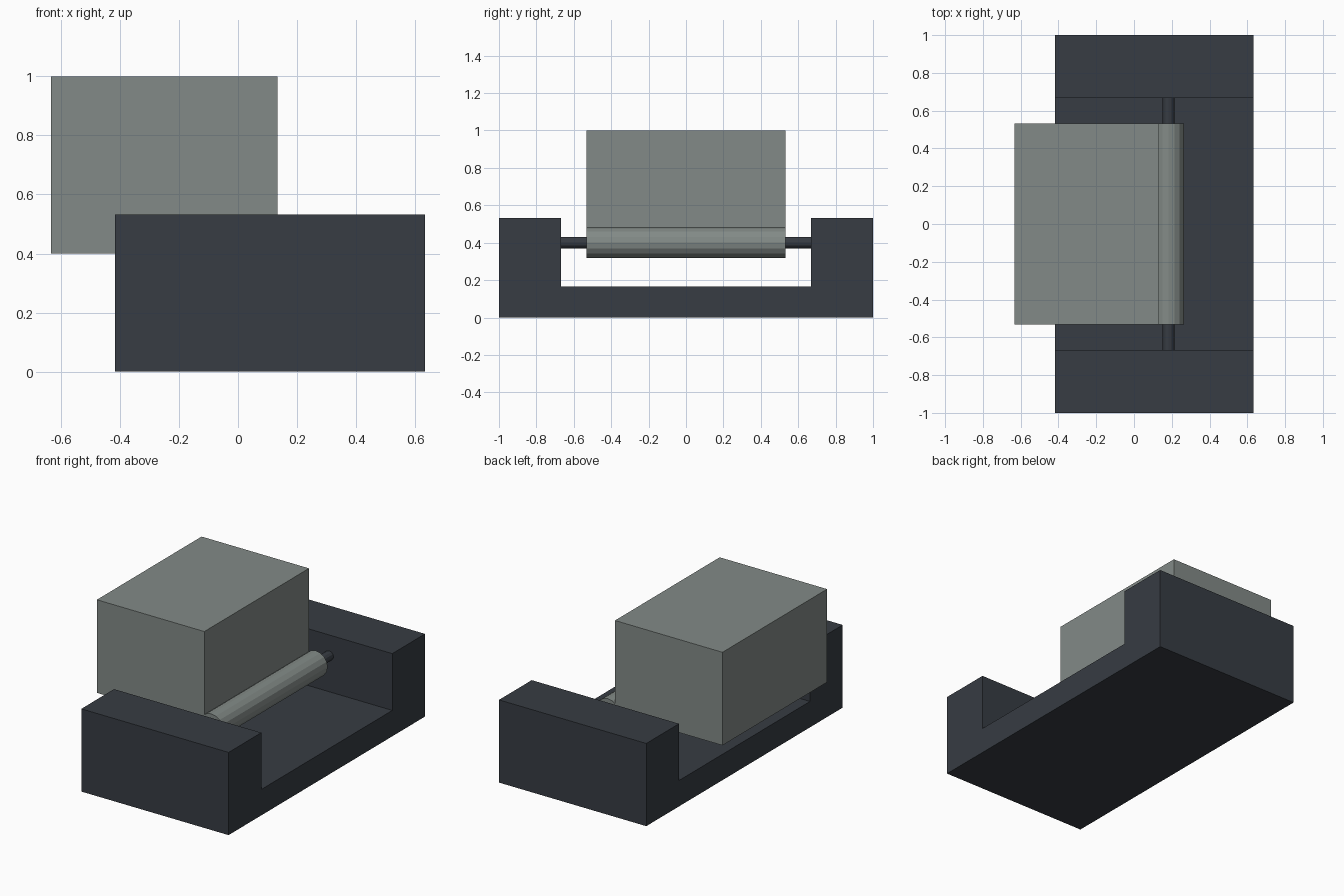
import bpy, bmesh, math
from mathutils import Matrix

if "Cube" in bpy.data.objects:
    bpy.data.objects.remove(bpy.data.objects["Cube"])


def material(name, rgb):
    m = bpy.data.materials.new(name)
    m.diffuse_color = (*rgb, 1)
    m.use_nodes = True
    m.node_tree.nodes["Principled BSDF"].inputs["Base Color"].default_value = m.diffuse_color
    return m


DARK = material("dark slate", (0.038, 0.045, 0.056))
GREY = material("grey green", (0.225, 0.255, 0.242))


def add(name, bm, mat):
    bmesh.ops.recalc_face_normals(bm, faces=bm.faces)
    me = bpy.data.meshes.new(name)
    bm.to_mesh(me)
    bm.free()
    me.materials.append(mat)
    ob = bpy.data.objects.new(name, me)
    bpy.context.collection.objects.link(ob)
    return ob


def prism(name, profile, x0, x1, mat):
    """Extrude a (y, z) profile along x."""
    bm = bmesh.new()
    face = bm.faces.new([bm.verts.new((x0, y, z)) for y, z in profile])
    ext = bmesh.ops.extrude_face_region(bm, geom=[face])
    verts = [v for v in ext["geom"] if isinstance(v, bmesh.types.BMVert)]
    bmesh.ops.translate(bm, verts=verts, vec=(x1 - x0, 0, 0))
    return add(name, bm, mat)


def rod(name, x, z, radius, half, sides, mat):
    """Cylinder along y, centred on y = 0."""
    bm = bmesh.new()
    bmesh.ops.create_cone(bm, cap_ends=True, segments=sides, radius1=radius,
                          radius2=radius, depth=2 * half)
    bm.transform(Matrix.Translation((x, 0, z)) @ Matrix.Rotation(math.pi / 2, 4, "X"))
    return add(name, bm, mat)


# U-shaped base with two side walls
right = [(1, 0), (1, 0.533), (0.667, 0.533), (0.667, 0.167)]
left = [(-y, z) for y, z in reversed(right)]
prism("base_bracket", right + left, -0.417, 0.633, DARK)

# Block carried by the hinge
prism("hinged_block", [(-0.533, 0.4), (0.533, 0.4), (0.533, 1), (-0.533, 1)],
      -0.633, 0.133, GREY)

# Hinge barrel and the pin running into both walls
rod("hinge_barrel", 0.183, 0.4, 0.083, 0.533, 16, GREY)
rod("hinge_pin", 0.183, 0.4, 0.031, 0.68, 12, DARK)
